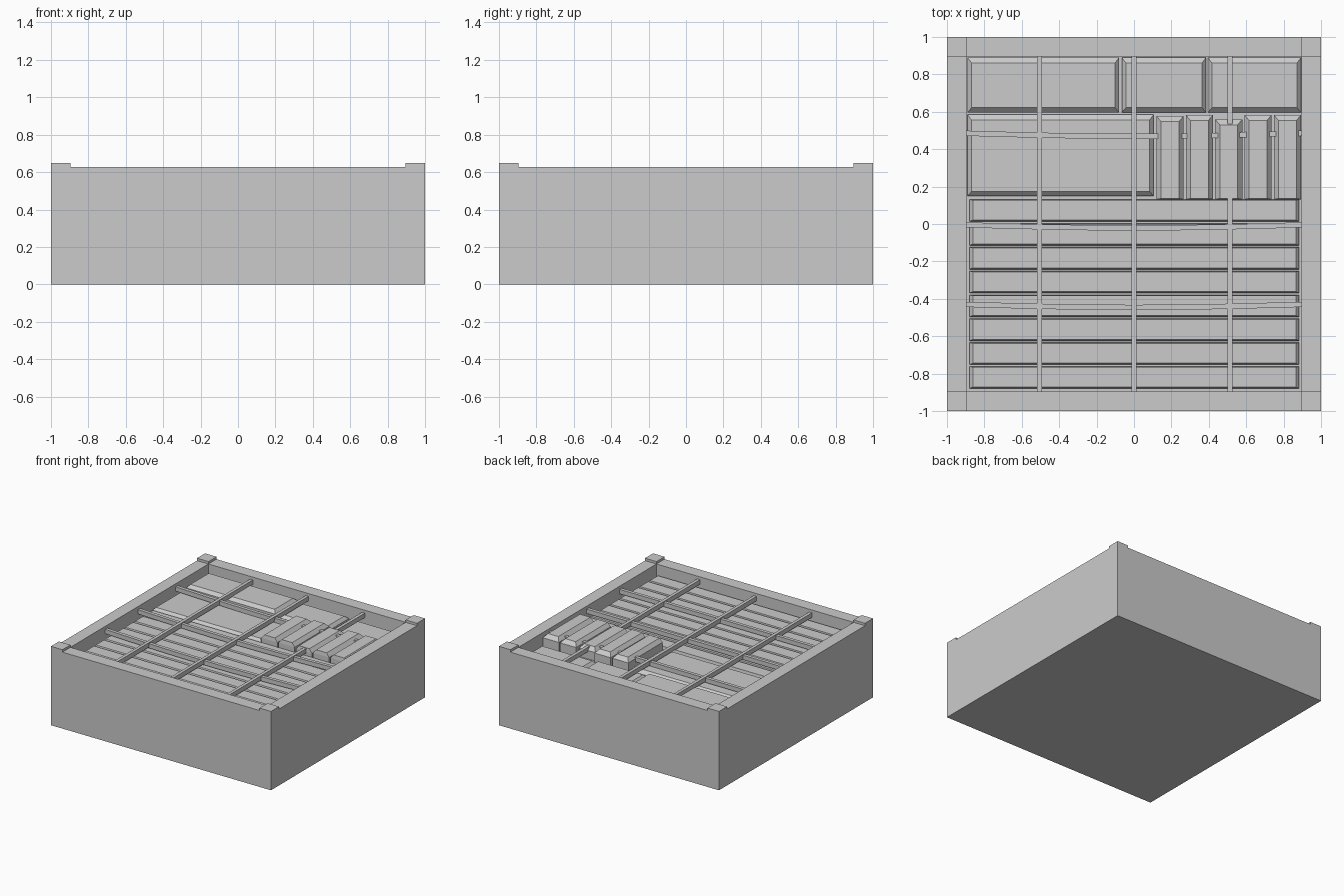
import bpy, bmesh, math

if "Cube" in bpy.data.objects:
    bpy.data.objects.remove(bpy.data.objects["Cube"])

FLOOR = 0.51   # inner floor level
RIM = 0.628    # top of the walls
INNER = 0.896  # half width of the opening


def make(name, bm):
    bmesh.ops.recalc_face_normals(bm, faces=bm.faces)
    me = bpy.data.meshes.new(name)
    bm.to_mesh(me)
    bm.free()
    ob = bpy.data.objects.new(name, me)
    bpy.context.collection.objects.link(ob)
    return ob


def loft(name, rings):
    """Closed solid through a list of four-point rings."""
    bm = bmesh.new()
    rs = [[bm.verts.new(p) for p in r] for r in rings]
    for a, b in zip(rs, rs[1:]):
        for i in range(4):
            j = (i + 1) % 4
            bm.faces.new((a[i], a[j], b[j], b[i]))
    bm.faces.new(rs[0])
    bm.faces.new(rs[-1])
    return make(name, bm)


def rect(x0, x1, y0, y1, z):
    return [(x0, y0, z), (x1, y0, z), (x1, y1, z), (x0, y1, z)]


def box(name, x0, x1, y0, y1, z0, z1):
    return loft(name, [rect(x0, x1, y0, y1, z0), rect(x0, x1, y0, y1, z1)])


def chamfered(name, x0, x1, y0, y1, top, ix, front, back, drop):
    """Box with a sloped top edge: ix at the ends, front/back insets in y."""
    return loft(name, [rect(x0, x1, y0, y1, FLOOR - 0.02),
                       rect(x0, x1, y0, y1, top - drop),
                       rect(x0 + ix, x1 - ix, y0 + front, y1 - back, top)])


# Solid base and four walls forming an open tray
loft("crate_body", [rect(-h, h, -h, h, z) for h, z in
                    ((1, 0), (1, RIM), (INNER, RIM), (INNER, FLOOR))])

# Raised corner caps
for sx in (-1, 1):
    for sy in (-1, 1):
        xs, ys = sorted((sx, sx * INNER)), sorted((sy, sy * INNER))
        box("corner_cap", *xs, *ys, RIM - 0.01, 0.648)

# Large packed boxes at the back
for x0, x1, y0, y1, top in ((-0.89, -0.08, 0.597, 0.89, 0.573),
                            (-0.065, 0.385, 0.597, 0.89, 0.55),
                            (0.395, 0.893, 0.597, 0.89, 0.54),
                            (-0.89, 0.105, 0.15, 0.585, 0.555)):
    chamfered("large_box", x0, x1, y0, y1, top, 0.022, 0.025, 0.03, 0.025)

# Row of raised narrow boxes
for i, (back, top) in enumerate(((0.577, 0.615), (0.583, 0.618), (0.56, 0.61),
                                 (0.583, 0.618), (0.583, 0.618))):
    x = 0.12 + i * 0.157
    chamfered("narrow_box", x, x + 0.145, 0.132, back, top, 0.025, 0.004, 0.03, 0.03)

# Long flat packs across the front half
for i in range(8):
    y = 0.013 - i * 0.1275
    chamfered("long_pack", -0.88, 0.883, y, y + 0.118, 0.55, 0.018, 0.008, 0.004, 0.02)

# Straight lengthwise straps
for x in (-0.505, 0.0, 0.513):
    box("length_strap", x - 0.013, x + 0.013, -INNER, INNER, 0.568, 0.605)

# Cross straps, slightly sagging in the middle
for y in (0.485, -0.005, -0.43):
    rings = []
    for i in range(9):
        x = INNER * (i / 4 - 1)
        s = 0.016 * math.cos(x / INNER * math.pi / 2)
        rings.append([(x, y - s + dy, 0.585 - s * 0.5 + dz) for dy, dz in
                      ((-.014, -.018), (.014, -.018), (.014, .018), (-.014, .018))])
    loft("cross_strap", rings)
